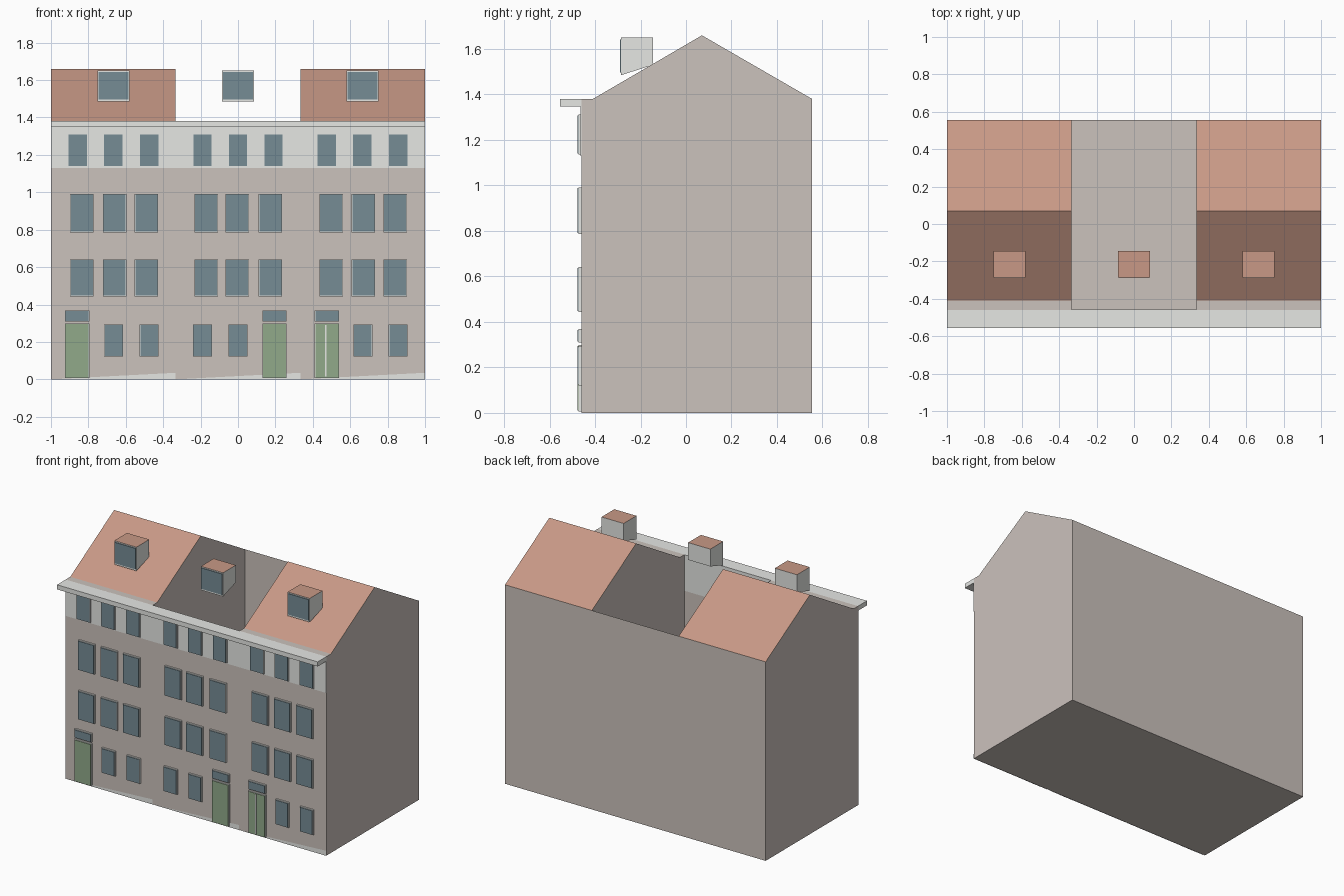
import bpy, bmesh

if "Cube" in bpy.data.objects:
    bpy.data.objects.remove(bpy.data.objects["Cube"])


def srgb(r, g, b):
    lin = [((c / 255 + 0.055) / 1.055) ** 2.4 for c in (r, g, b)]
    return (*lin, 1.0)


def material(name, rgb):
    m = bpy.data.materials.new(name)
    m.diffuse_color = srgb(*rgb)
    m.use_nodes = True
    m.node_tree.nodes["Principled BSDF"].inputs["Base Color"].default_value = m.diffuse_color
    return m


WALL = material("warm grey plaster", (203, 194, 188))
WHITE = material("off white trim", (238, 239, 236))
ROOF = material("terracotta roof", (200, 153, 134))
GLASS = material("blue grey glass", (118, 140, 149))
DOOR = material("green door", (145, 170, 138))

FRONT = -0.46
BACK = 0.555
EAVE = 1.38
THIRD = 1 / 3


def finish(name, bm, mats):
    bmesh.ops.recalc_face_normals(bm, faces=bm.faces[:])
    me = bpy.data.meshes.new(name)
    bm.to_mesh(me)
    bm.free()
    for m in mats:
        me.materials.append(m)
    ob = bpy.data.objects.new(name, me)
    bpy.context.collection.objects.link(ob)
    return ob


def extrude_x(name, profile, x0, x1, mats, rule=None):
    """Closed prism from a (y, z) profile running along x."""
    bm = bmesh.new()
    face = bm.faces.new([bm.verts.new((x0, y, z)) for y, z in profile])
    out = bmesh.ops.extrude_face_region(bm, geom=[face])
    for v in out["geom"]:
        if isinstance(v, bmesh.types.BMVert):
            v.co.x = x1
    bmesh.ops.recalc_face_normals(bm, faces=bm.faces[:])
    bm.normal_update()
    if rule:
        for f in bm.faces:
            f.material_index = rule(f)
    return finish(name, bm, mats)


def box(name, x0, x1, y0, y1, z0, z1, mat):
    return extrude_x(name, [(y0, z0), (y1, z0), (y1, z1), (y0, z1)], x0, x1, [mat])


def opening(name, x, w, z0, z1, mat, wall=FRONT):
    """Pale frame with a coloured panel standing just in front of it."""
    h = w / 2
    box(name + "_frame", x - h - 0.004, x + h + 0.004, wall - 0.012, wall,
        z0 - 0.004, z1 + 0.004, WHITE)
    box(name + "_panel", x - h, x + h, wall - 0.016, wall - 0.011, z0, z1, mat)


# Outer houses: closed gabled bodies with tiled slopes
gable = [(FRONT, 0), (BACK, 0), (BACK, EAVE), (0.07, 1.66), (-0.41, EAVE), (FRONT, EAVE)]
for side, x0, x1 in (("left", -1, -THIRD), ("right", THIRD, 1)):
    extrude_x(side + "_house", gable, x0, x1, [WALL, ROOF],
              lambda f: 1 if 0.3 < f.normal.z < 0.97 else 0)

# Middle house: open shell made of front wall, floor and back wall
bm = bmesh.new()
rows = [[bm.verts.new((x, y, z)) for x in (-THIRD, THIRD)]
        for y, z in ((FRONT, EAVE), (FRONT, 0), (BACK, 0), (BACK, EAVE))]
for a, b in zip(rows, rows[1:]):
    bm.faces.new((a[0], a[1], b[1], b[0]))
finish("middle_house_shell", bm, [WALL])

# Pale top storey band and projecting cornice
box("top_storey_band", -1, 1, FRONT - 0.004, FRONT + 0.002, 1.13, EAVE - 0.005, WHITE)
box("cornice", -1, 1, -0.555, FRONT + 0.002, 1.348, EAVE, WHITE)

# Plinth wedges along the pavement
for i, x0 in enumerate((-1, -THIRD, THIRD)):
    bm = bmesh.new()
    pts = ((x0, 0), (x0 + 2 / 3, 0), (x0 + 2 / 3, 0.035))
    bm.faces.new([bm.verts.new((x, FRONT - 0.003, z)) for x, z in pts])
    finish(f"plinth_{i}", bm, [WHITE])

# Window rows: bottom, top, width, centres
upper = (-0.835, -0.66, -0.49, -0.17, -0.005, 0.173, 0.498, 0.67, 0.84)
storeys = {
    "ground": (0.125, 0.29, 0.094, (-0.665, -0.475, -0.19, 0.0, 0.668, 0.856)),
    "first": (0.447, 0.638, 0.118, upper),
    "second": (0.79, 0.988, 0.118, upper),
    "top": (1.14, 1.308, 0.098,
            (-0.857, -0.667, -0.475, -0.19, 0.0, 0.19, 0.475, 0.665, 0.857)),
}
for storey, (z0, z1, w, centres) in storeys.items():
    for i, x in enumerate(centres):
        opening(f"{storey}_window_{i}", x, w, z0, z1, GLASS)

# Doors with transom lights; the last one is a double door
for i, x in enumerate((-0.86, 0.195, 0.475)):
    opening(f"door_{i}", x, 0.122, 0.01, 0.295, DOOR)
    opening(f"transom_{i}", x, 0.122, 0.313, 0.365, GLASS)
box("double_door_gap", 0.466, 0.474, FRONT - 0.018, FRONT - 0.015, 0.015, 0.29, WHITE)

# Dormers: pale boxes cut to the roof slope, with tiled caps
dormer = [(-0.285, 1.485), (-0.145, 1.53), (-0.145, 1.65), (-0.285, 1.65)]
for i, x in enumerate((-0.665, 0.0, 0.665)):
    extrude_x(f"dormer_{i}", dormer, x - 0.085, x + 0.085, [WHITE, ROOF],
              lambda f: 1 if f.normal.z > 0.9 else 0)
    box(f"dormer_window_{i}", x - 0.08, x + 0.08, -0.29, -0.284, 1.497, 1.642, GLASS)
